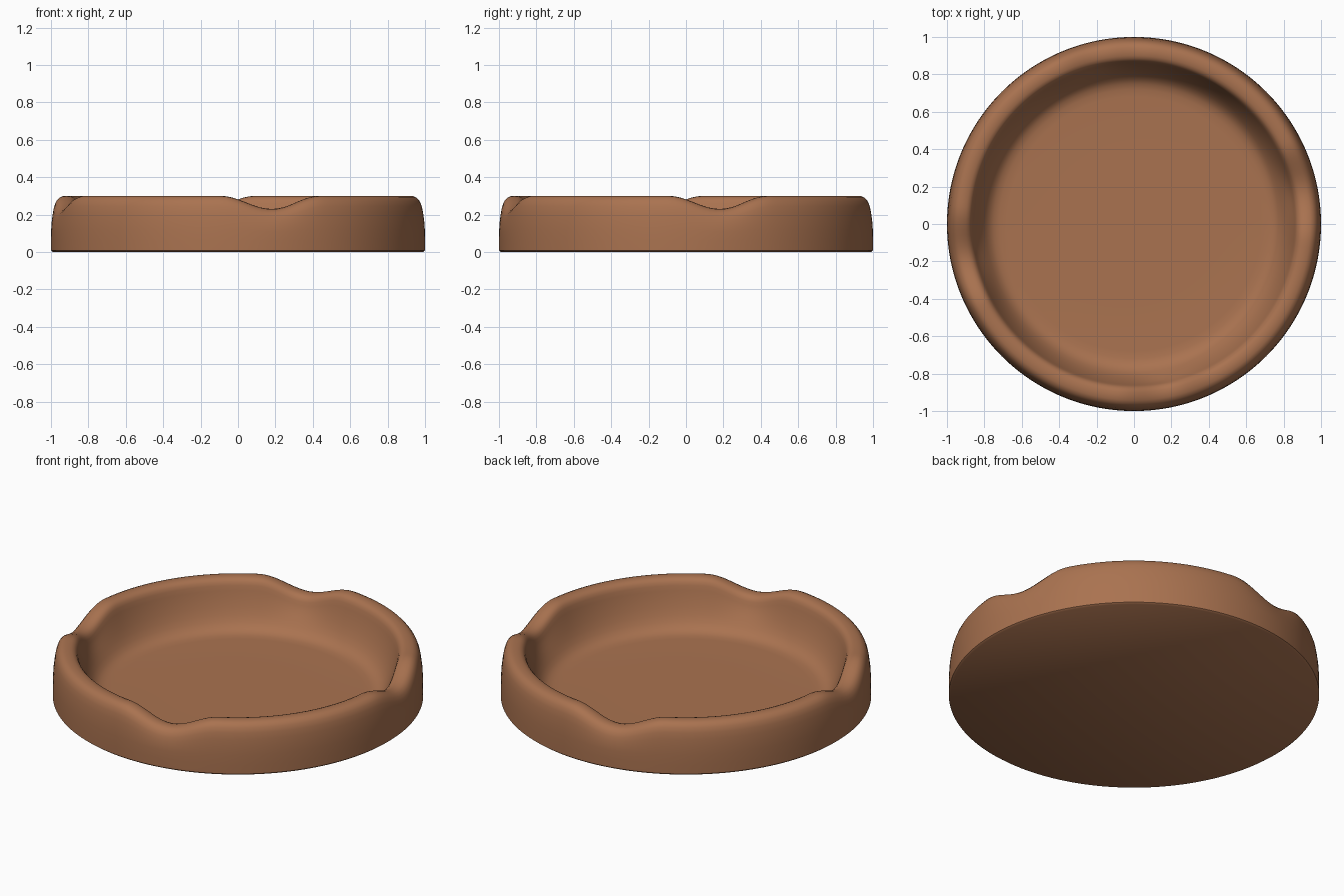
import bpy, bmesh, math

if "Cube" in bpy.data.objects:
    bpy.data.objects.remove(bpy.data.objects["Cube"])

SEGMENTS = 192
NOTCH_ANGLE = math.radians(11.25)
NOTCH_HALF_WIDTH = 0.30
NOTCH_DEPTH = 0.07

# Dish cross-section (radius, height): base, outer wall, rounded rim, inner slope, floor
profile = [(0.99, 0.0), (1.0, 0.008), (1.0, 0.06), (0.999, 0.12), (0.996, 0.17),
           (0.991, 0.21), (0.985, 0.245), (0.975, 0.272), (0.96, 0.29), (0.942, 0.298),
           (0.92, 0.30), (0.90, 0.298), (0.885, 0.292), (0.873, 0.28), (0.865, 0.262),
           (0.858, 0.235), (0.846, 0.195), (0.83, 0.15), (0.812, 0.11), (0.793, 0.078),
           (0.773, 0.055), (0.75, 0.04), (0.72, 0.032), (0.68, 0.03), (0.35, 0.03)]


def notch_drop(angle, z):
    # Four soft cigarette-style dips, fading out down the wall
    quarter = math.pi / 2
    d = (angle - NOTCH_ANGLE + quarter / 2) % quarter - quarter / 2
    if abs(d) >= NOTCH_HALF_WIDTH:
        return 0.0
    t = min(max((z - 0.06) / 0.24, 0.0), 1.0)
    fade = t * t * (3 - 2 * t)
    return NOTCH_DEPTH * math.cos(d / NOTCH_HALF_WIDTH * math.pi / 2) ** 2 * fade


# Sweep the cross-section around z
bm = bmesh.new()
rings = []
for r, z in profile:
    ring = []
    for i in range(SEGMENTS):
        a = 2 * math.pi * i / SEGMENTS
        ring.append(bm.verts.new((r * math.cos(a), r * math.sin(a), z - notch_drop(a, z))))
    rings.append(ring)
for lower, upper in zip(rings, rings[1:]):
    for i in range(SEGMENTS):
        j = (i + 1) % SEGMENTS
        bm.faces.new((lower[i], lower[j], upper[j], upper[i]))

# Close underside and floor
bm.faces.new(list(reversed(rings[0])))
bm.faces.new(rings[-1])
bmesh.ops.recalc_face_normals(bm, faces=bm.faces[:])

mesh = bpy.data.meshes.new("notched_dish")
bm.to_mesh(mesh)
bm.free()
dish = bpy.data.objects.new("notched_dish", mesh)
bpy.context.collection.objects.link(dish)

# Brown clay colour
clay = bpy.data.materials.new("brown_clay")
clay.diffuse_color = (0.40, 0.17, 0.08, 1.0)
clay.use_nodes = True
clay.node_tree.nodes["Principled BSDF"].inputs["Base Color"].default_value = clay.diffuse_color
mesh.materials.append(clay)

bpy.context.view_layer.objects.active = dish
dish.select_set(True)
bpy.ops.object.shade_smooth_by_angle(angle=math.radians(40))
